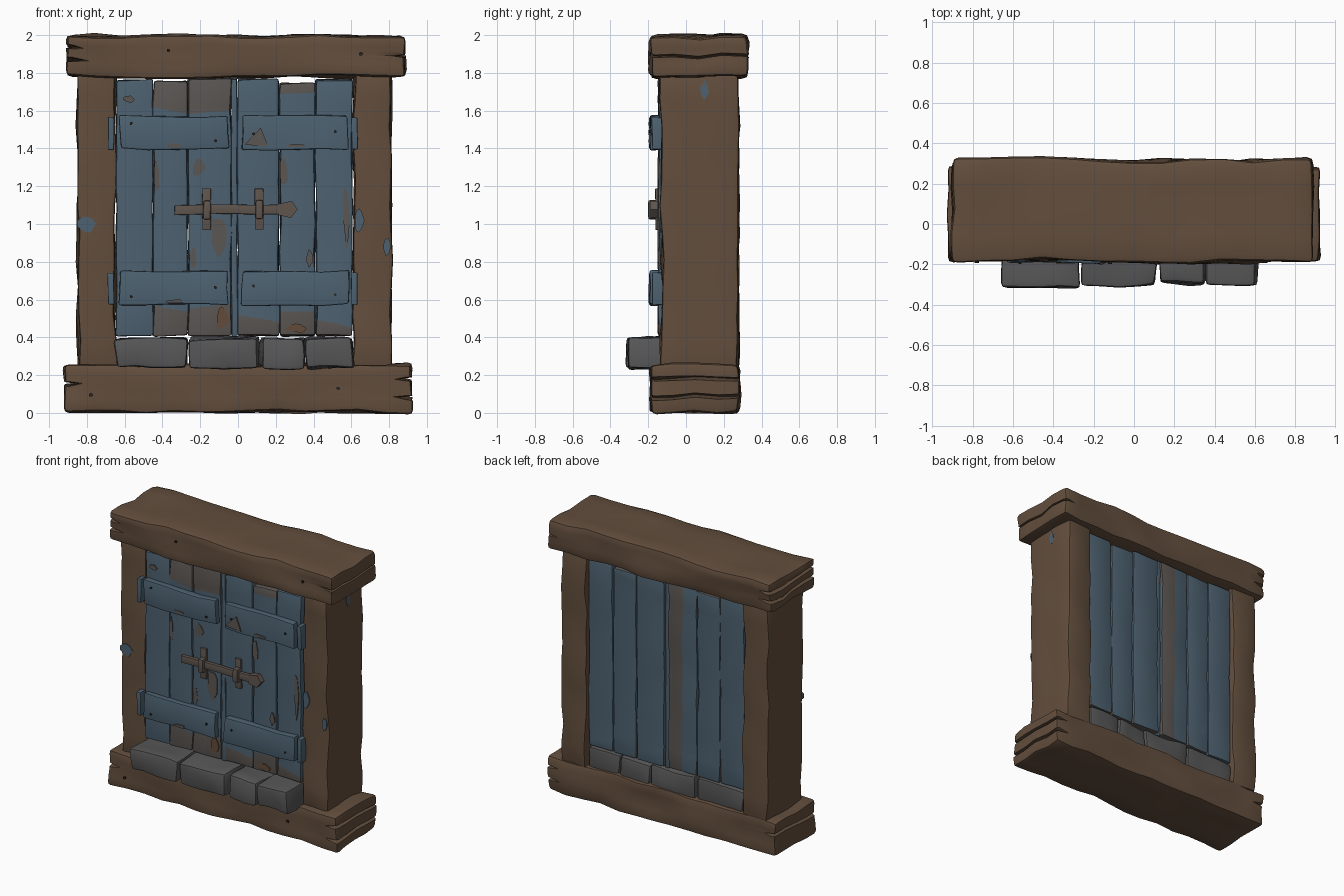
import bpy, bmesh, math, random
from mathutils import Vector, Matrix, noise

random.seed(4)
if "Cube" in bpy.data.objects:
    bpy.data.objects.remove(bpy.data.objects["Cube"])


def material(name, r, g, b):
    m = bpy.data.materials.new(name)
    m.use_nodes = True
    m.diffuse_color = (r, g, b, 1)
    m.node_tree.nodes["Principled BSDF"].inputs["Base Color"].default_value = (r, g, b, 1)
    return m


WOOD = material("brown wood", 0.125, 0.077, 0.047)
BLUE = material("faded blue paint", 0.075, 0.122, 0.165)
STONE = material("grey stone", 0.095, 0.095, 0.096)
WORN = material("bare grey wood", 0.105, 0.093, 0.085)
RUST = material("bare brown wood", 0.125, 0.07, 0.042)
IRON = material("old iron", 0.115, 0.09, 0.075)
DARK = material("dark nail", 0.02, 0.016, 0.014)


def finish(name, bm, mats, angle=40):
    bmesh.ops.recalc_face_normals(bm, faces=bm.faces)
    mesh = bpy.data.meshes.new(name)
    bm.to_mesh(mesh)
    bm.free()
    for m in mats:
        mesh.materials.append(m)
    ob = bpy.data.objects.new(name, mesh)
    bpy.context.collection.objects.link(ob)
    bpy.ops.object.select_all(action="DESELECT")
    ob.select_set(True)
    bpy.context.view_layer.objects.active = ob
    bpy.ops.object.shade_smooth_by_angle(angle=math.radians(angle))
    return ob


def cut(bm, point, normal):
    bmesh.ops.bisect_plane(bm, geom=bm.verts[:] + bm.edges[:] + bm.faces[:],
                           plane_co=point, plane_no=normal)


def slab(name, xs, ys, zs, mats, step=0.15, bevel=0.012, wobble=0.01,
         notches=(), paint_cuts=(), paint=None):
    """Rounded, slightly uneven block with optional end splits and paint rule."""
    lo, hi = (Vector(c) for c in zip(xs, ys, zs))
    size, mid = hi - lo, (lo + hi) / 2
    bm = bmesh.new()
    bmesh.ops.create_cube(bm, size=1, matrix=Matrix.Translation(mid) @ Matrix.Diagonal(size.to_4d()))
    edges = bm.edges[:]
    bmesh.ops.bevel(bm, geom=edges, offset=bevel, segments=2, profile=0.6, affect="EDGES")
    for axis in range(3):
        n = Vector([float(i == axis) for i in range(3)])
        count = int(size[axis] / step)
        for i in range(1, count + 1):
            cut(bm, lo + n * size[axis] * i / (count + 1), n)
    # splits in the end grain
    for end, z, depth in notches:
        for dz in (-0.012, 0, 0.012):
            cut(bm, (0, 0, z + dz), (0, 0, 1))
        for v in bm.verts:
            if abs(v.co.z - z) < 0.002 and end * (v.co.x - mid.x) > size.x / 2 - 0.03:
                v.co.x -= end * depth
    for point, normal in paint_cuts:
        cut(bm, point, normal)
    bm.normal_update()
    if paint:
        for f in bm.faces:
            f.material_index = paint(f.calc_center_median(), f.normal)
    shift = Vector([random.uniform(0, 50) for _ in range(3)])
    for v in bm.verts:
        v.co += noise.noise_vector(v.co * 5 + shift) * wobble
    return finish(name, bm, mats)


def plate(name, outline, at, mat, thick=0.008, side=False):
    """Thin flat plate from an outline, facing the front or the +x side."""
    turn = Matrix.Rotation(math.pi / 2 if side else 0, 4, "Z")
    bm = bmesh.new()
    face = bm.faces.new([bm.verts.new((x, 0, z)) for x, z in outline])
    out = bmesh.ops.extrude_face_region(bm, geom=[face])["geom"]
    bmesh.ops.translate(bm, vec=(0, thick, 0), verts=[v for v in out if isinstance(v, bmesh.types.BMVert)])
    bm.transform(Matrix.Translation(at) @ turn)
    return finish(name, bm, [mat], 20)


def blot(rx, rz, n=11):
    pts = []
    for i in range(n):
        a, r = math.tau * i / n, random.uniform(0.65, 1.1)
        pts.append((math.cos(a) * r * rx, math.sin(a) * r * rz))
    return pts


# Frame
slab("top_beam", (-0.9, 0.885), (-0.185, 0.32), (1.78, 1.995), [WOOD], bevel=0.03, wobble=0.025,
     notches=[(-1, 1.86, 0.08), (-1, 1.93, 0.05), (1, 1.89, 0.06)])
slab("bottom_beam", (-0.92, 0.92), (-0.187, 0.28), (0.005, 0.255), [WOOD], bevel=0.025, wobble=0.02,
     notches=[(-1, 0.16, 0.07), (1, 0.18, 0.06), (1, 0.09, 0.08)])
slab("right_post", (-0.85, -0.65), (-0.13, 0.278), (0.24, 1.8), [WOOD], bevel=0.02, wobble=0.018)
slab("left_post", (0.612, 0.812), (-0.13, 0.278), (0.24, 1.8), [WOOD], bevel=0.02, wobble=0.018)

# Door planks: left edge, right edge, top, worn above, worn below
PLANKS = [(-0.645, -0.45, 1.765, 3, 0),
          (-0.448, -0.267, 1.755, 1.6, 0.55),
          (-0.263, -0.035, 1.77, 1.59, 0.56),
          (-0.002, 0.218, 1.765, 3, 0.5),
          (0.222, 0.408, 1.745, 1.69, 0.54),
          (0.412, 0.605, 1.765, 3, 0.47)]
for i, (x0, x1, top, high, low) in enumerate(PLANKS):
    mid = (x0 + x1) / 2
    tilt = random.uniform(-0.25, 0.25)
    bare_back = i == 2

    def rule(c, n, mid=mid, tilt=tilt, high=high, low=low, bare_back=bare_back):
        if n.y > 0.5:
            return 1 if bare_back and c.x > mid else 0
        slant = c.z + tilt * (c.x - mid)
        return 1 if slant > high or slant < low else 0

    cuts = [((mid, 0, z), (tilt, 0, 1)) for z in (high, low)]
    if bare_back:
        cuts.append(((mid, 0, 0), (1, 0, 0)))
    slab(f"door_plank_{i + 1}", (x0, x1), (-0.145, 0.255), (0.408, top), [BLUE, WORN],
         bevel=0.014, wobble=0.01, paint_cuts=cuts, paint=rule)
slab("centre_strip", (-0.034, -0.004), (-0.138, 0.24), (0.4, 1.77), [BLUE], bevel=0.004, wobble=0.006)

# Worn paint on the planks
for x, z, rx, rz, mat in [(-0.085, 0.5, 0.035, 0.07, RUST), (-0.1, 0.93, 0.05, 0.12, WORN),
                          (-0.21, 1.3, 0.04, 0.05, WORN), (-0.43, 1.25, 0.015, 0.1, WORN),
                          (0.24, 1.27, 0.025, 0.08, WORN), (0.575, 1.05, 0.022, 0.18, WORN),
                          (0.38, 0.82, 0.025, 0.05, WORN), (-0.24, 0.82, 0.02, 0.06, WORN),
                          (0.31, 0.45, 0.06, 0.03, RUST), (-0.58, 1.66, 0.03, 0.02, WORN)]:
    plate("worn_patch", blot(rx, rz), (x, -0.151, z), mat)

# Cross battens, hinges and their nails
for x0, x1, hinge in [(-0.625, -0.05, -0.673), (0.022, 0.585, 0.617)]:
    for z0, z1 in [(1.395, 1.575), (0.57, 0.752)]:
        slab("door_batten", (x0, x1), (-0.19, -0.135), (z0, z1), [BLUE], bevel=0.012, wobble=0.014)
        slab("hinge_plate", (hinge - 0.016, hinge + 0.016), (-0.18, -0.11), (z0, z1 - 0.01), [BLUE],
             bevel=0.006, wobble=0.006)
        for x in (x0 + 0.06, x1 - 0.07):
            plate("batten_nail", blot(0.009, 0.009, 7), (x, -0.198, (z0 + z1) / 2 + random.uniform(-0.05, 0.05)), DARK)
        plate("batten_wear", blot(0.05, 0.012), ((x0 + x1) / 2, -0.196, z0 + 0.02), WORN)
plate("batten_scratch", [(-0.065, -0.03), (0.06, -0.04), (0.02, 0.06)], (0.1, -0.197, 1.45), WORN)

# Nails in the beams
for x, z, y in [(-0.37, 1.92, -0.193), (0.65, 1.9, -0.193), (-0.78, 0.095, -0.194), (0.53, 0.13, -0.194)]:
    plate("beam_nail", blot(0.012, 0.01, 7), (x, y, z), DARK)

# Blue paint smears on the posts
for x, z, rx, rz in [(-0.8, 1.0, 0.05, 0.05), (0.645, 1.02, 0.03, 0.07), (0.785, 0.88, 0.022, 0.045)]:
    plate("paint_smear", blot(rx, rz), (x, -0.137, z), BLUE)
plate("paint_smear", blot(0.025, 0.05), (0.818, 0.1, 1.71), BLUE, side=True)

# Sliding bolt
slab("bolt_bar", (-0.335, 0.26), (-0.18, -0.15), (1.052, 1.103), [IRON], bevel=0.006, wobble=0.006)
plate("bolt_head", [(-0.045, -0.03), (0.02, -0.045), (0.055, 0), (0.025, 0.045), (-0.045, 0.03)],
      (0.26, -0.188, 1.077), IRON, thick=0.04)
for x in (-0.165, 0.113):
    slab("bolt_bracket", (x - 0.023, x + 0.023), (-0.162, -0.14), (0.97, 1.187), [IRON], bevel=0.004, wobble=0.004)
    slab("bolt_loop", (x - 0.02, x + 0.02), (-0.2, -0.15), (1.025, 1.125), [IRON], bevel=0.012, wobble=0.004)

# Threshold stones
for i, (x0, x1, y, top) in enumerate([(-0.645, -0.27, -0.315, 0.395), (-0.258, 0.108, -0.305, 0.4),
                                      (0.12, 0.352, -0.295, 0.392), (0.36, 0.608, -0.3, 0.398)]):
    slab(f"threshold_stone_{i + 1}", (x0, x1), (y, 0.262), (0.238, top), [STONE],
         step=0.1, bevel=0.022, wobble=0.02)
